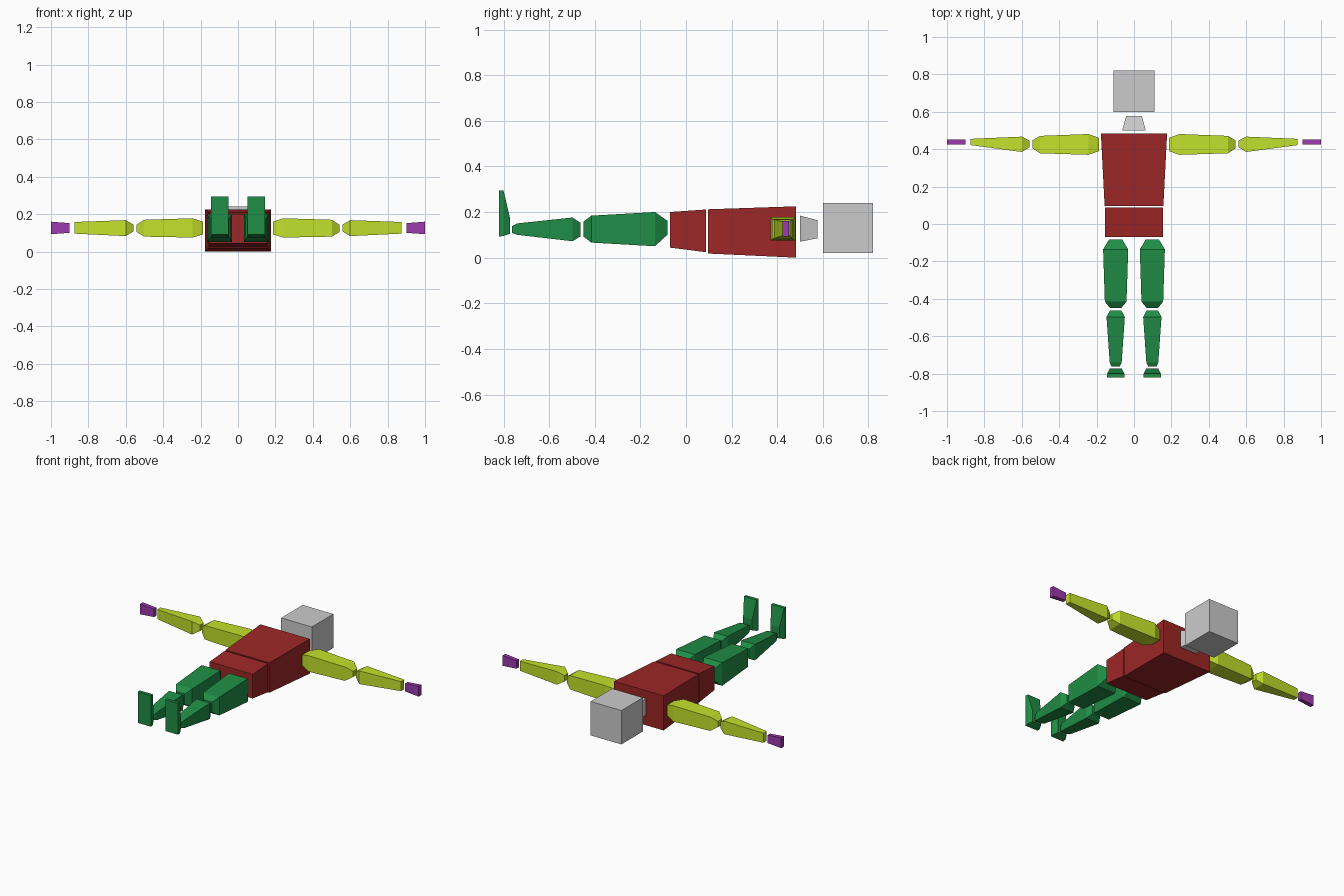
import bpy, bmesh

if "Cube" in bpy.data.objects:
    bpy.data.objects.remove(bpy.data.objects["Cube"])


def material(name, rgb):
    m = bpy.data.materials.new(name)
    m.diffuse_color = (*rgb, 1)
    m.use_nodes = True
    m.node_tree.nodes["Principled BSDF"].inputs["Base Color"].default_value = m.diffuse_color
    return m


RED = material("dark_red", (0.34, 0.02, 0.02))
GREEN = material("green", (0.014, 0.27, 0.06))
LIME = material("lime", (0.55, 0.76, 0.025))
PURPLE = material("purple", (0.33, 0.045, 0.42))


def finish(name, bm, mat):
    bmesh.ops.recalc_face_normals(bm, faces=bm.faces)
    me = bpy.data.meshes.new(name)
    bm.to_mesh(me)
    bm.free()
    ob = bpy.data.objects.new(name, me)
    bpy.context.collection.objects.link(ob)
    if mat:
        me.materials.append(mat)


def loft(name, axis, sections, mat=None, side=1):
    """Rectangular sections (pos, u0, u1, z0, z1) along x or y; side mirrors x."""
    bm = bmesh.new()
    rings = []
    for p, u0, u1, z0, z1 in sections:
        ring = []
        for u, z in ((u0, z0), (u1, z0), (u1, z1), (u0, z1)):
            x, y = (p, u) if axis == "x" else (u, p)
            ring.append(bm.verts.new((x * side, y, z)))
        rings.append(ring)
    for a, b in zip(rings, rings[1:]):
        for i in range(4):
            j = (i + 1) % 4
            bm.faces.new((a[i], a[j], b[j], b[i]))
    bm.faces.new(rings[0])
    bm.faces.new(rings[-1])
    finish(name, bm, mat)


def leg_part(name, rows, side):
    """Leg sections (y, half width, z0, z1) centred on the hip line."""
    loft(name, "y", [(y, 0.098 - w, 0.098 + w, a, b) for y, w, a, b in rows], GREEN, side)


def foot(name, side):
    pts = []
    for s in (-1, 1):
        pts += [(s * 0.046, -0.82, 0.092), (s * 0.046, -0.82, 0.295), (s * 0.046, -0.80, 0.295),
                (s * 0.046, -0.80, 0.095), (s * 0.032, -0.772, 0.105), (s * 0.032, -0.772, 0.175)]
    bm = bmesh.new()
    for x, y, z in pts:
        bm.verts.new(((0.098 + x) * side, y, z))
    bmesh.ops.convex_hull(bm, input=bm.verts[:])
    finish(name, bm, GREEN)


# Head, neck and torso
loft("head", "y", [(0.60, -0.11, 0.11, 0.02, 0.24), (0.82, -0.11, 0.11, 0.02, 0.24)])
loft("neck", "y", [(0.50, -0.063, 0.063, 0.07, 0.184), (0.577, -0.042, 0.042, 0.085, 0.164)])
loft("chest", "y", [(0.097, -0.157, 0.157, 0.018, 0.212), (0.483, -0.177, 0.177, 0.0, 0.225)], RED)
loft("pelvis", "y", [(-0.07, -0.154, 0.154, 0.044, 0.2), (0.087, -0.154, 0.154, 0.024, 0.211)], RED)

for side, tag in ((1, "right"), (-1, "left")):
    # Arms
    loft(tag + "_upper_arm", "x", [
        (0.187, 0.39, 0.46, 0.092, 0.16), (0.243, 0.37, 0.481, 0.075, 0.178),
        (0.503, 0.378, 0.471, 0.08, 0.17), (0.543, 0.405, 0.447, 0.106, 0.143)], LIME, side)
    loft(tag + "_forearm", "x", [
        (0.56, 0.41, 0.447, 0.107, 0.145), (0.60, 0.385, 0.467, 0.083, 0.168),
        (0.875, 0.422, 0.455, 0.096, 0.158)], LIME, side)
    loft(tag + "_hand", "x", [
        (0.902, 0.426, 0.451, 0.10, 0.152), (1.0, 0.424, 0.452, 0.093, 0.16)], PURPLE, side)
    # Legs
    leg_part(tag + "_thigh", [(-0.082, 0.035, 0.10, 0.162), (-0.136, 0.067, 0.05, 0.2),
                              (-0.415, 0.058, 0.066, 0.184), (-0.449, 0.03, 0.092, 0.158)], side)
    leg_part(tag + "_shin", [(-0.462, 0.03, 0.094, 0.152), (-0.497, 0.049, 0.072, 0.176),
                             (-0.74, 0.032, 0.10, 0.15), (-0.763, 0.022, 0.108, 0.138)], side)
    foot(tag + "_foot", side)
